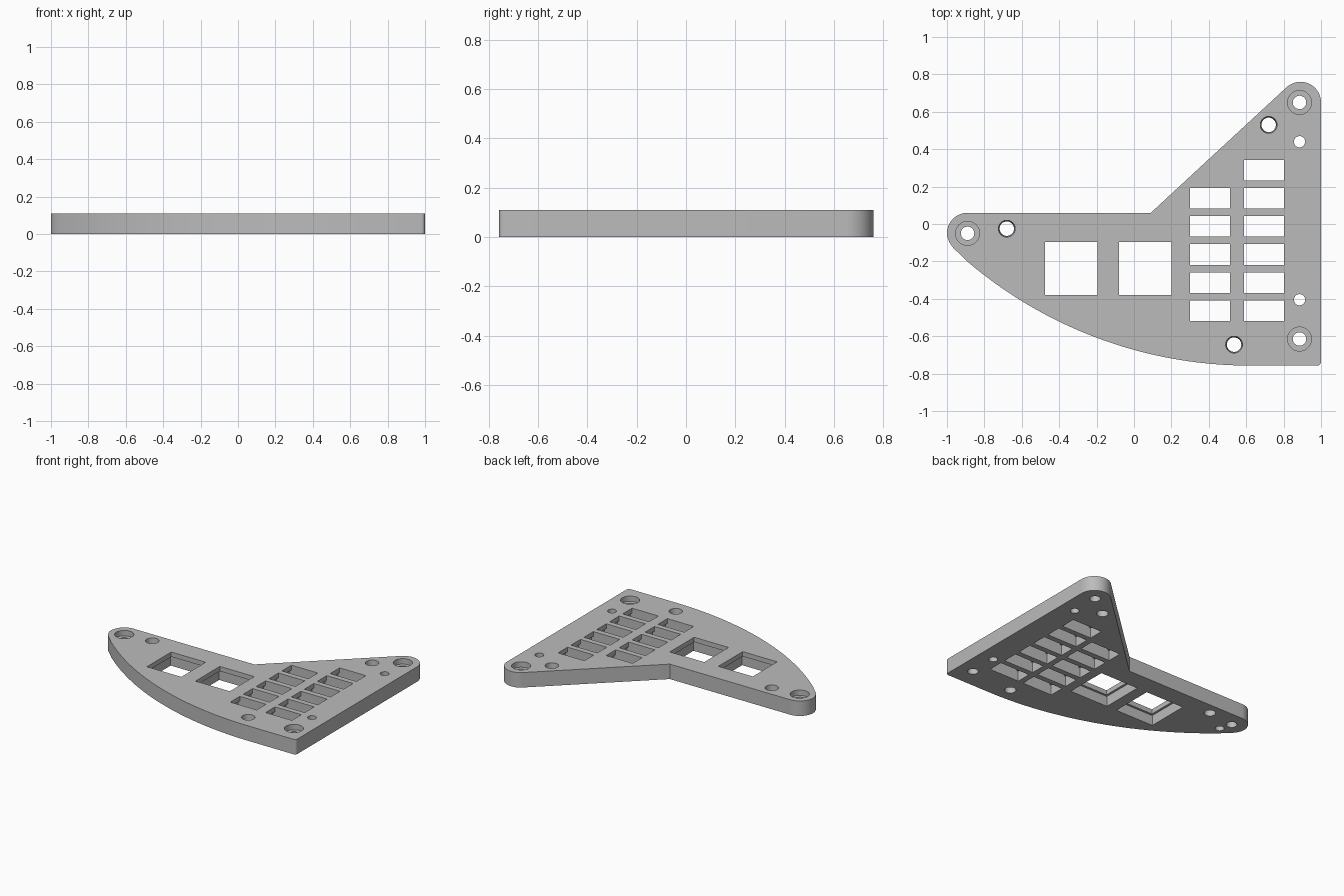
import bpy, bmesh
from math import sin, cos, radians, sqrt

THICK = 0.11   # plate height
LIP = 0.075    # underside of the thin lip around each opening

if "Cube" in bpy.data.objects:
    bpy.data.objects.remove(bpy.data.objects["Cube"], do_unlink=True)

grey = bpy.data.materials.new("mid grey")
grey.use_nodes = True
grey.diffuse_color = (0.5, 0.5, 0.5, 1)
grey.node_tree.nodes["Principled BSDF"].inputs["Base Color"].default_value = (0.5, 0.5, 0.5, 1)


def arc(cx, cy, r, start, end, n=16):
    angles = [radians(start + (end - start) * i / n) for i in range(n + 1)]
    return [(cx + r * cos(a), cy + r * sin(a)) for a in angles]


def circle(x, y, r):
    return arc(x, y, r, 0, 360, 40)[:-1]


def rect(x0, x1, y0, y1):
    return [(x0, y0), (x1, y0), (x1, y1), (x0, y1)]


def prism(bm, low, high, z0, z1):
    """Closed solid between two matching counter-clockwise loops."""
    a = [bm.verts.new((x, y, z0)) for x, y in low]
    b = [bm.verts.new((x, y, z1)) for x, y in high]
    bm.faces.new(a[::-1])
    bm.faces.new(b)
    for i in range(len(a)):
        j = (i + 1) % len(a)
        bm.faces.new((a[i], a[j], b[j], b[i]))


def make(name, solids):
    bm = bmesh.new()
    for s in solids:
        prism(bm, *s)
    mesh = bpy.data.meshes.new(name)
    bm.to_mesh(mesh)
    bm.free()
    mesh.materials.append(grey)
    obj = bpy.data.objects.new(name, mesh)
    bpy.context.collection.objects.link(obj)
    return obj


def straight(loop, z0, z1):
    return (loop, loop, z0, z1)


# Outline: sweeping front edge, square corner, two rounded tips
R, X0, Y0 = 2.33, 0.62, -0.757
sweep = []
for i in range(41):
    x = -0.89 + (X0 + 0.89) * i / 40
    sweep.append((x, Y0 + R - sqrt(R * R - (x - X0) ** 2)))
outline = sweep + arc(0.98, Y0 + 0.02, 0.02, -90, 0, 6)
outline += arc(0.89, 0.65, 0.11, 0, 132.7, 24)
outline += [(0.09, 0.06)]
outline += arc(-0.89, -0.05, 0.11, 90, 190, 20)
outline += [(-0.986, -0.1), (-0.965, -0.13), (-0.93, -0.162)]
plate = make("plate", [straight(outline, 0, THICK)])

# Hole layout
screws = [(-0.89, -0.05), (0.885, 0.65), (0.885, -0.615)]
inserts = [(-0.68, -0.025), (0.72, 0.53), (0.535, -0.645)]
pins = [(0.885, 0.44), (0.885, -0.405)]
squares = [(x, x + 0.28, -0.38, -0.097) for x in (-0.475, -0.08)]
slots = []
for x, rows in ((0.30, 5), (0.587, 6)):
    for row in range(rows):
        y = -0.518 + 0.15 * row
        slots.append((x, x + 0.214, y, y + 0.11))

# Holes right through the plate
through = [straight(circle(x, y, 0.036), -0.1, 0.2) for x, y in screws]
through += [straight(circle(x, y, 0.03), -0.1, 0.2) for x, y in pins]
through += [straight(rect(*r), -0.1, 0.2) for r in squares + slots]
through += [(circle(x, y, 0.038), circle(x, y, 0.0455), -0.01, THICK + 0.01)
            for x, y in inserts]

# Screw head recesses, lower pockets and one blind hole underneath
steps = [straight(circle(x, y, 0.064), 0.07, 0.2) for x, y in screws]
steps += [straight(rect(a - 0.016, b + 0.016, c - 0.016, d + 0.016), -0.1, LIP)
          for a, b, c, d in squares]
steps += [straight(rect(a - 0.015, b + 0.015, c, d), -0.1, LIP)
          for a, b, c, d in slots]
steps += [straight(circle(-0.862, -0.14, 0.03), -0.1, 0.06)]

bpy.context.view_layer.objects.active = plate
plate.select_set(True)
for name, solids in (("through_cutter", through), ("step_cutter", steps)):
    cutter = make(name, solids)
    cutter.hide_render = True
    mod = plate.modifiers.new(name, "BOOLEAN")
    mod.operation = "DIFFERENCE"
    mod.solver = "EXACT"
    mod.object = cutter
    bpy.ops.object.modifier_apply(modifier=mod.name)
    bpy.data.objects.remove(cutter, do_unlink=True)

bpy.ops.object.shade_smooth_by_angle(angle=radians(25))
